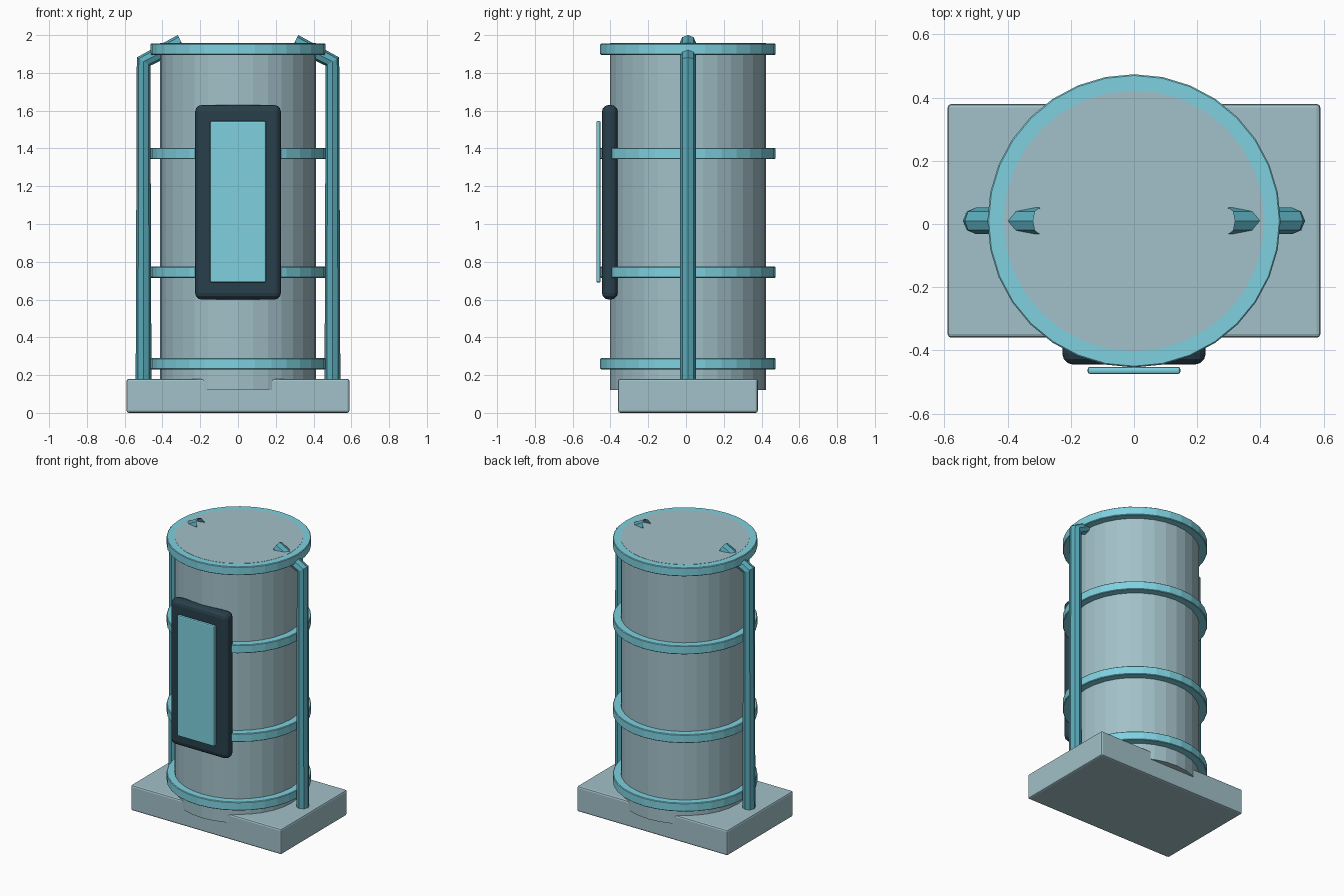
import bpy

if "Cube" in bpy.data.objects:
    bpy.data.objects.remove(bpy.data.objects["Cube"])

CY = 0.01  # depth centre of drum and base


def material(name, rgb):
    m = bpy.data.materials.new(name)
    m.diffuse_color = (*rgb, 1)
    m.use_nodes = True
    m.node_tree.nodes["Principled BSDF"].inputs["Base Color"].default_value = m.diffuse_color
    return m


shell = material("pale_blue_grey", (0.36, 0.53, 0.58))
cyan = material("light_cyan", (0.21, 0.64, 0.74))
teal = material("teal", (0.10, 0.40, 0.48))
dark = material("dark_slate", (0.022, 0.05, 0.07))


def box(name, lo, hi, bevel, segments, mat):
    bpy.ops.mesh.primitive_cube_add(
        size=1, location=[(a + b) / 2 for a, b in zip(lo, hi)])
    o = bpy.context.object
    o.name = name
    o.scale = [b - a for a, b in zip(lo, hi)]
    bpy.ops.object.transform_apply(location=False, rotation=False, scale=True)
    o.data.materials.append(mat)
    mod = o.modifiers.new("bevel", 'BEVEL')
    mod.width, mod.segments = bevel, segments
    return o


def drum(name, radius, z0, z1, mat, bevel=0):
    bpy.ops.mesh.primitive_cylinder_add(
        vertices=32, radius=radius, depth=z1 - z0, location=(0, CY, (z0 + z1) / 2))
    o = bpy.context.object
    o.name = name
    o.data.materials.append(mat)
    if bevel:
        mod = o.modifiers.new("bevel", 'BEVEL')
        mod.width, mod.segments = bevel, 1
    return o


# Base slab and tank body
box("base", (-0.59, -0.36, 0), (0.59, 0.38, 0.18), 0.012, 2, shell)
drum("tank_body", 0.413, 0.12, 1.957, shell)

# Four hoops around the tank; the top one sits just below the lid surface
for i, z in enumerate((0.26, 0.745, 1.373, 1.925)):
    drum(f"hoop_{i + 1}", 0.464, z - 0.03, z + 0.03, cyan, 0.004)
bpy.data.objects["hoop_4"].location.z = 1.9255

# Lid surface, flush inside the top hoop
drum("lid", 0.413, 1.90, 1.9565, shell)

# Side pipes: upright, then bent inward through the lid, ends left open
for side, s in (("left", -1), ("right", 1)):
    c = bpy.data.curves.new(f"{side}_pipe", 'CURVE')
    c.dimensions = '3D'
    c.bevel_depth, c.bevel_resolution = 0.042, 2
    path = [(0.5, 0.12), (0.5, 1.86), (0.30, 1.963)]
    sp = c.splines.new('POLY')
    sp.points.add(len(path) - 1)
    for p, (x, z) in zip(sp.points, path):
        p.co = (s * x, CY, z, 1)
    sp.use_smooth = False
    c.materials.append(teal)
    o = bpy.data.objects.new(f"{side}_pipe", c)
    bpy.context.collection.objects.link(o)

# Front panel: dark rounded frame with a thin bright plate
box("panel_frame", (-0.227, -0.445, 0.60), (0.227, -0.362, 1.63), 0.035, 3, dark)
box("panel_plate", (-0.147, -0.475, 0.69), (0.147, -0.452, 1.545), 0.008, 2, cyan)
